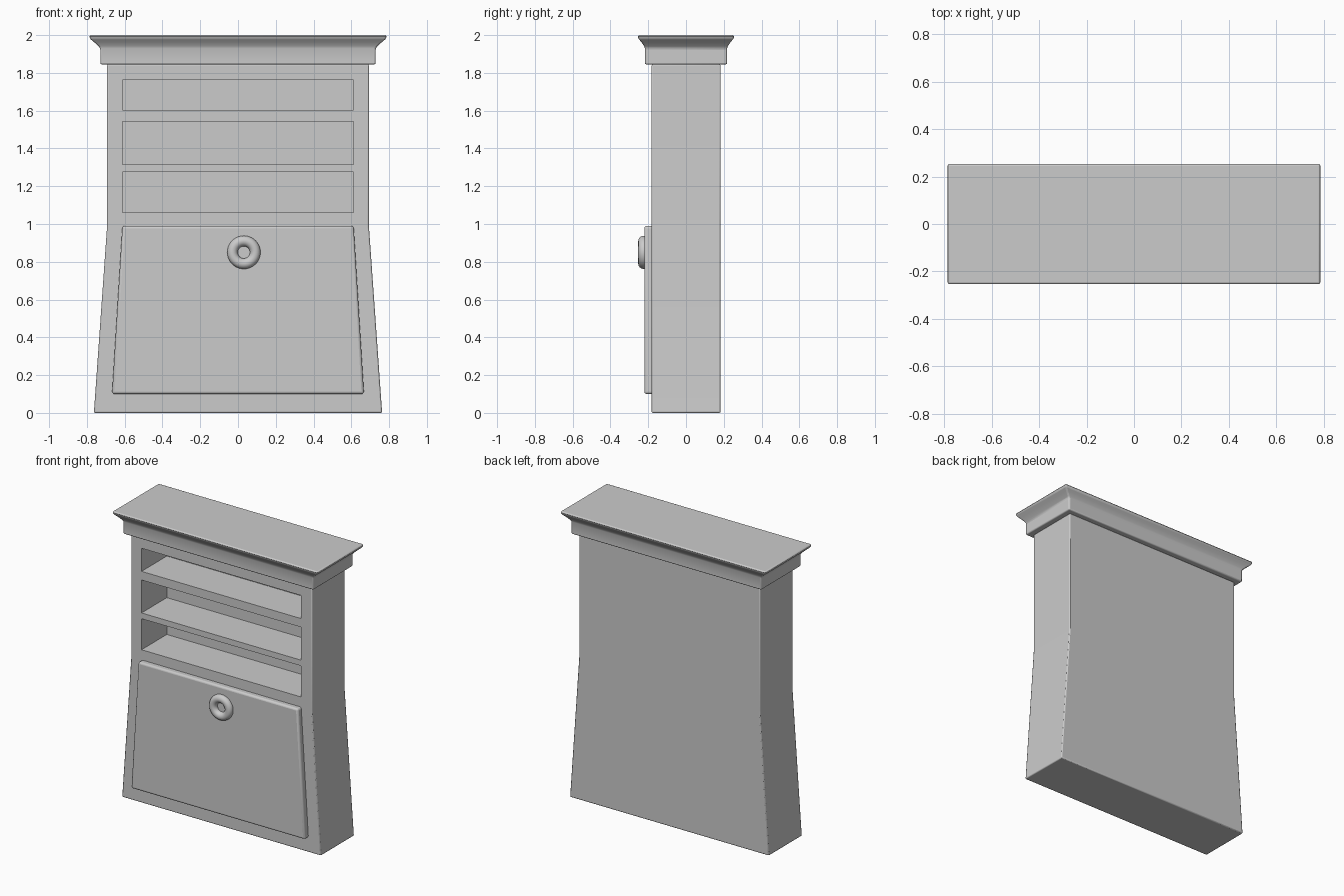
import bpy, bmesh, math

if "Cube" in bpy.data.objects:
    bpy.data.objects.remove(bpy.data.objects["Cube"])


def loft(name, rings, bevel=0.0, segments=3):
    """Closed solid through a stack of equally sized point rings."""
    bm = bmesh.new()
    loops = [[bm.verts.new(p) for p in ring] for ring in rings]
    n = len(loops[0])
    for a, b in zip(loops, loops[1:]):
        for i in range(n):
            bm.faces.new((a[i], a[(i + 1) % n], b[(i + 1) % n], b[i]))
    bm.faces.new(loops[0])
    bm.faces.new(loops[-1])
    bmesh.ops.recalc_face_normals(bm, faces=bm.faces)
    mesh = bpy.data.meshes.new(name)
    bm.to_mesh(mesh)
    bm.free()
    ob = bpy.data.objects.new(name, mesh)
    bpy.context.collection.objects.link(ob)
    if bevel:
        mod = ob.modifiers.new("bevel", 'BEVEL')
        mod.width, mod.segments = bevel, segments
        mod.limit_method, mod.angle_limit = 'ANGLE', math.radians(25)
    return ob


def prism(name, half_outline, y0, y1, bevel=0.0):
    """Mirror a right-hand (x, z) outline and extrude it along y."""
    outline = half_outline + [(-x, z) for x, z in reversed(half_outline)]
    return loft(name, [[(x, y, z) for x, z in outline] for y in (y0, y1)], bevel)


def smooth(ob, angle=35):
    bpy.ops.object.select_all(action='DESELECT')
    ob.select_set(True)
    bpy.context.view_layer.objects.active = ob
    bpy.ops.object.shade_smooth_by_angle(angle=math.radians(angle))


# Carcass with flared lower half
body = prism("cabinet_body", [(0.763, 0.0), (0.693, 0.99), (0.693, 1.845)],
             -0.182, 0.183)
mod = body.modifiers.new("bevel", 'BEVEL')
mod.width, mod.segments, mod.limit_method = 0.007, 2, 'ANGLE'

# Three open shelf compartments
for i, (z0, z1) in enumerate([(1.06, 1.275), (1.315, 1.543), (1.603, 1.763)]):
    cutter = prism(f"shelf_cutter_{i + 1}", [(0.612, z0), (0.612, z1)], -0.3, 0.095)
    cutter.hide_render = True
    cutter.hide_set(True)
    cutter.display_type = 'WIRE'
    cut = body.modifiers.new("shelf_opening", 'BOOLEAN')
    cut.operation, cut.solver, cut.object = 'DIFFERENCE', 'EXACT', cutter

# Drop-front door
door = prism("drop_door", [(0.667, 0.10), (0.612, 0.99)], -0.221, -0.15, 0.013)

# Crown moulding: plain frieze, then a flared cornice
profile = [(0.729, 0.218, 1.845), (0.729, 0.218, 1.93), (0.738, 0.222, 1.942),
           (0.762, 0.236, 1.963), (0.786, 0.254, 1.983), (0.786, 0.254, 2.0)]
crown = loft("crown_moulding",
             [[(-x, -y, z), (x, -y, z), (x, y, z), (-x, y, z)] for x, y, z in profile],
             0.009)

# Ring pull on the door
bpy.ops.mesh.primitive_torus_add(major_segments=40, minor_segments=16,
                                 major_radius=0.060, minor_radius=0.028,
                                 location=(0.031, -0.225, 0.85),
                                 rotation=(math.pi / 2, 0, 0))
ring = bpy.context.object
ring.name = "ring_pull"

for part in (body, door, crown, ring):
    smooth(part)
